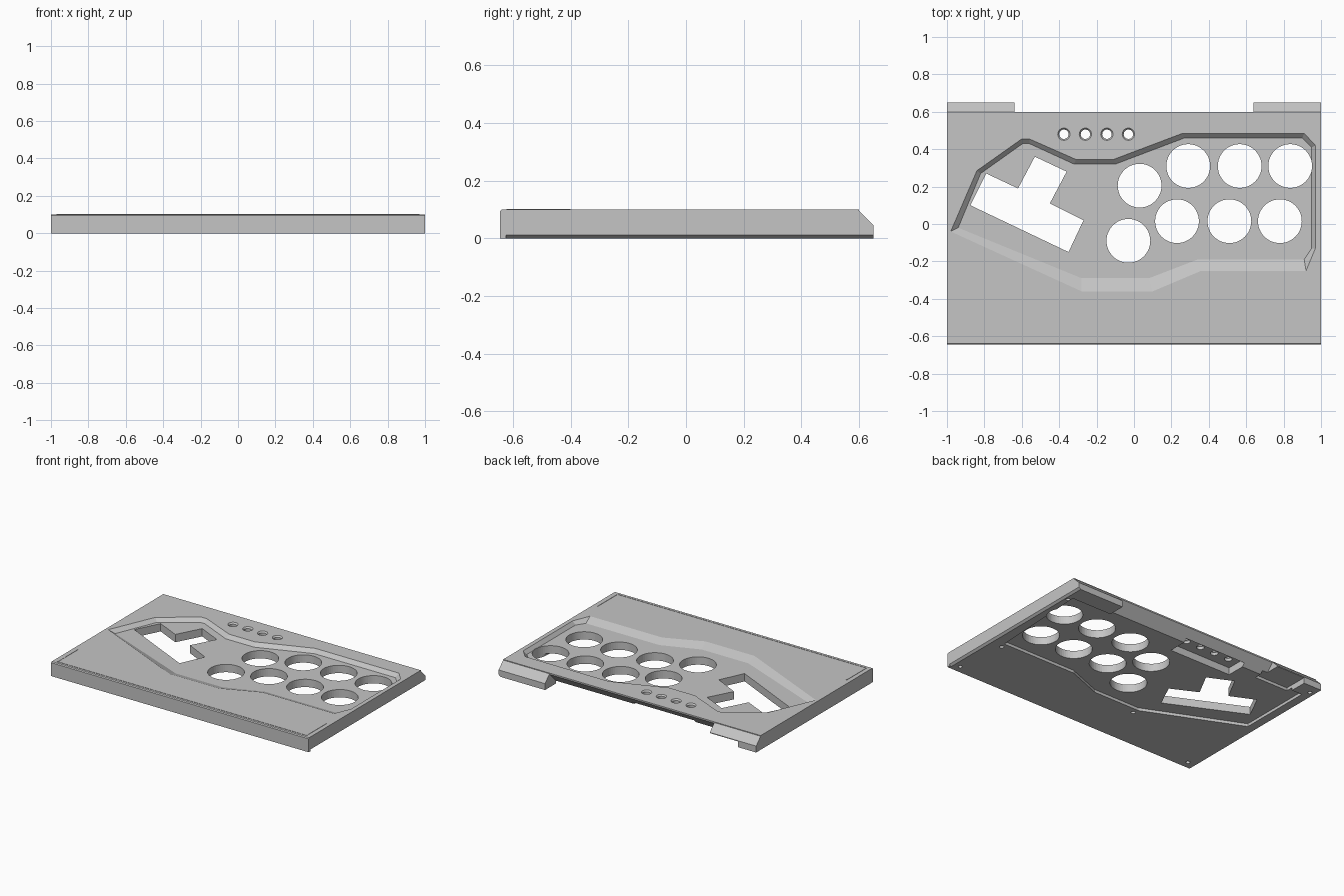
import bpy
import bmesh
from math import cos, sin, tau

cube = bpy.data.objects.get("Cube")
if cube:
    bpy.data.objects.remove(cube, do_unlink=True)

TOP = 0.1
FLOOR = 0.075      # sunken control area
UNDER = 0.02       # hollow underside

grey = bpy.data.materials.new("light_grey")
grey.use_nodes = True
colour = (0.56, 0.56, 0.56, 1)
grey.diffuse_color = colour
grey.node_tree.nodes["Principled BSDF"].inputs["Base Color"].default_value = colour


def loft(name, rings):
    """Closed solid through matching rings of 3D points."""
    bm = bmesh.new()
    loops = [[bm.verts.new(p) for p in ring] for ring in rings]
    n = len(loops[0])
    for a, b in zip(loops, loops[1:]):
        for i in range(n):
            j = (i + 1) % n
            bm.faces.new((a[i], a[j], b[j], b[i]))
    bm.faces.new(loops[0][::-1])
    bm.faces.new(loops[-1])
    bmesh.ops.recalc_face_normals(bm, faces=bm.faces)
    mesh = bpy.data.meshes.new(name)
    bm.to_mesh(mesh)
    bm.free()
    obj = bpy.data.objects.new(name, mesh)
    bpy.context.collection.objects.link(obj)
    mesh.materials.append(grey)
    return obj


def prism(name, outline, z0, z1):
    return loft(name, [[(x, y, z) for x, y in outline] for z in (z0, z1)])


def box(name, x0, x1, y0, y1, z0, z1):
    return prism(name, [(x0, y0), (x1, y0), (x1, y1), (x0, y1)], z0, z1)


def side_profile(name, profile, x0, x1):
    """Extrude a (y, z) profile along x."""
    return loft(name, [[(x, y, z) for y, z in profile] for x in (x0, x1)])


def circle(x, y, r, n=48):
    return [(x + r * cos(tau * i / n), y + r * sin(tau * i / n)) for i in range(n)]


def combine(target, other, operation="DIFFERENCE"):
    other.hide_render = True
    mod = target.modifiers.new("combine", "BOOLEAN")
    mod.operation = operation
    mod.solver = "EXACT"
    mod.object = other
    bpy.context.view_layer.objects.active = target
    bpy.ops.object.modifier_apply(modifier=mod.name)
    bpy.data.objects.remove(other, do_unlink=True)


# Main case: undercut rear edge and a fine front chamfer
case = side_profile("case", [(-0.645, 0), (0.53, 0), (0.53, 0.02), (0.6, 0.09),
                             (0.6, TOP), (-0.639, TOP), (-0.645, 0.094)], -1, 1)

# Chamfered rear corner blocks
for x0, x1 in ((-1, -0.64), (0.64, 1)):
    block = side_profile("rear_block", [(0.5, 0), (0.65, 0), (0.65, 0.045),
                                        (0.595, TOP), (0.5, TOP)], x0, x1)
    combine(case, block, "UNION")

# Sunken control area with a steep rear wall and a gentle front ramp
rim = [(-0.98, -0.04), (-0.84, 0.285), (-0.6, 0.455), (-0.56, 0.455),
       (-0.31, 0.345), (-0.11, 0.345), (0.26, 0.485), (0.91, 0.485),
       (0.97, 0.42), (0.97, -0.13), (0.92, -0.25), (0.36, -0.25),
       (0.1, -0.36), (-0.28, -0.36)]
base = [(-0.94, -0.02), (-0.82, 0.27), (-0.595, 0.43), (-0.56, 0.43),
        (-0.32, 0.32), (-0.1, 0.32), (0.27, 0.46), (0.9, 0.46),
        (0.95, 0.41), (0.95, -0.13), (0.91, -0.19), (0.34, -0.19),
        (0.08, -0.29), (-0.28, -0.29)]
combine(case, loft("control_cutter", [
    [(x, y, FLOOR) for x, y in base],
    [(x, y, TOP) for x, y in rim],
    [(x, y, TOP + 0.05) for x, y in rim]]))

# Hollow underside, following the front of the control area
hollow = base[-4:] + [(-0.94, 0), (-0.94, 0.53), (0.95, 0.53)]
combine(case, prism("hollow_cutter", hollow, -0.1, UNDER))

# Pocket behind the small buttons, and the notch under one rear block
combine(case, box("pocket_cutter", -0.45, 0.03, 0.4, 0.55, -0.1, 0.07))
combine(case, box("notch_cutter", -0.86, -0.6, 0.48, 0.7, -0.1, 0.04))

# Large button holes
for x, y in ((0.03, 0.205), (-0.03, -0.09), (0.29, 0.31), (0.565, 0.31),
             (0.835, 0.31), (0.23, 0.015), (0.51, 0.015), (0.78, 0.015)):
    combine(case, prism("button_cutter", circle(x, y, 0.117), -0.1, 0.2))

# Small button holes, countersunk
for i in range(4):
    x = -0.375 + i * 0.115
    sink = [[(px, py, z) for px, py in circle(x, 0.48, r, 24)]
            for z, r in ((-0.1, 0.025), (0.09, 0.025), (TOP, 0.033), (0.15, 0.033))]
    combine(case, loft("small_button_cutter", sink))

# Angled lever opening
lever = [(-0.53, 0.36), (-0.36, 0.28), (-0.45, 0.11), (-0.27, 0.02),
         (-0.35, -0.15), (-0.875, 0.1), (-0.79, 0.27), (-0.62, 0.19)]
combine(case, prism("lever_cutter", lever, -0.1, 0.2))

# Screw holes below
for x, y in ((-0.94, -0.59), (0.94, -0.59), (-0.965, 0.58), (0.965, 0.5),
             (-0.27, -0.33), (0.9, -0.23)):
    combine(case, prism("screw_cutter", circle(x, y, 0.014, 16), -0.1, 0.05))

# Slanted lower edge on the left side
edge = [[(1.02, y, -0.01), (1.02, y, 0.012), (1, y, 0.012), (0.985, y, 0), (0.985, y, -0.01)]
        for y in (-0.625, 0.7)]
combine(case, loft("edge_cutter", edge))

# Fine raised line around the front of the top
box("front_line", -0.97, 0.97, -0.623, -0.617, TOP - 0.002, TOP + 0.002)
for s in (-1, 1):
    a, b = sorted((s * 0.97, s * 0.964))
    box("side_line", a, b, -0.617, -0.4, TOP - 0.002, TOP + 0.002)
